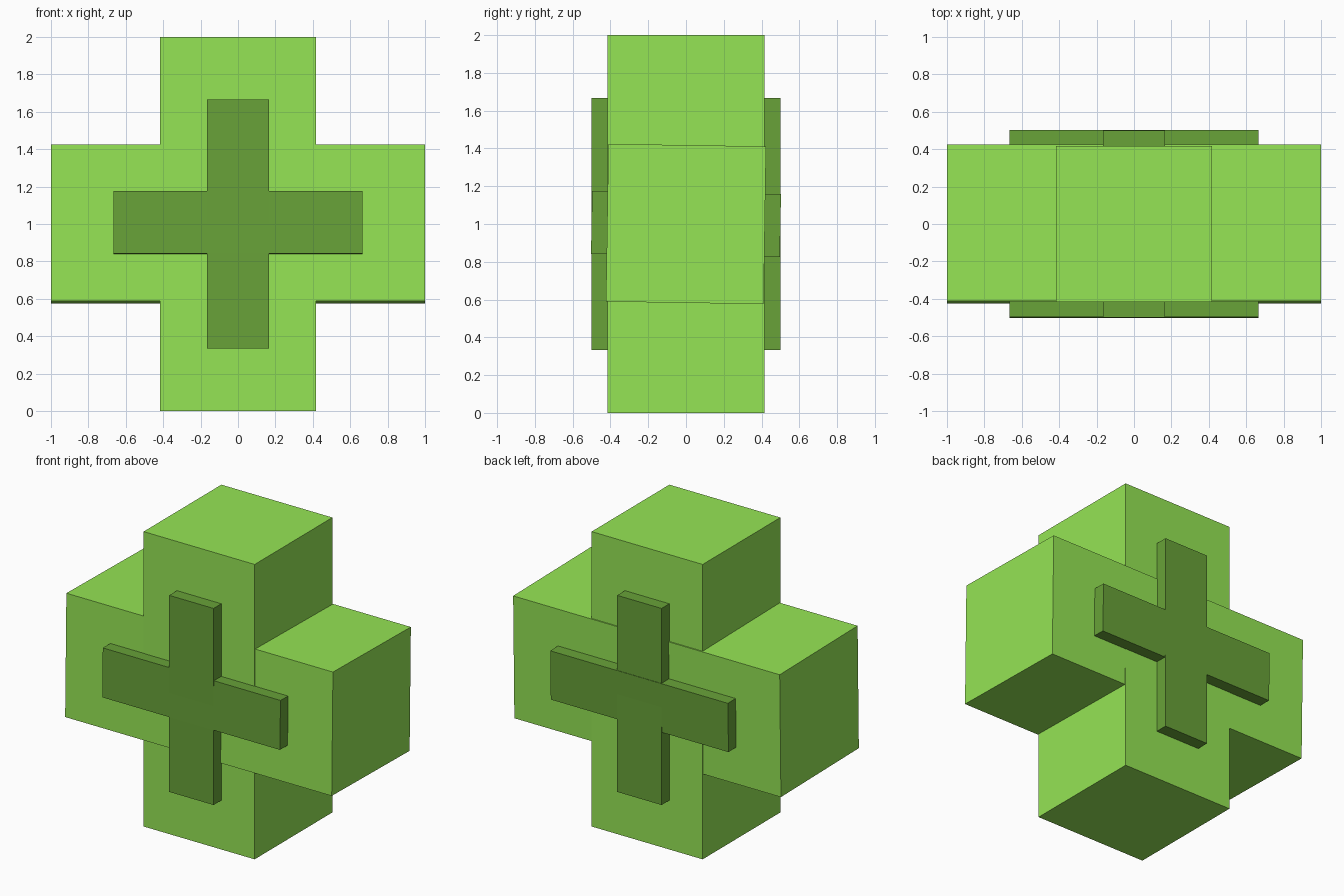
import bpy
import math

if "Cube" in bpy.data.objects:
    bpy.data.objects.remove(bpy.data.objects["Cube"])


def make_material(name, rgb):
    mat = bpy.data.materials.new(name)
    mat.diffuse_color = (*rgb, 1.0)
    mat.use_nodes = True
    mat.node_tree.nodes["Principled BSDF"].inputs["Base Color"].default_value = mat.diffuse_color
    return mat


light_green = make_material("light green", (0.301, 0.783, 0.089))
dark_green = make_material("dark green", (0.138, 0.362, 0.040))


def bar(name, size, tilt, mat):
    """Box centred on the middle of the cross, tilted about the x axis."""
    bpy.ops.mesh.primitive_cube_add(size=1, location=(0, 0, 1),
                                    rotation=(math.radians(tilt), 0, 0))
    obj = bpy.context.object
    obj.name = name
    obj.scale = size
    bpy.ops.object.transform_apply(location=False, rotation=False, scale=True)
    obj.data.materials.append(mat)


# Thick cross: upright post and slightly tilted cross arm
bar("upright_post", (0.833, 0.833, 2.0), 0, light_green)
bar("cross_arm", (2.0, 0.835, 0.835), -0.9, light_green)

# Thin dark cross running through, standing proud at front and back
bar("inner_upright", (0.333, 1.0, 1.333), 0, dark_green)
bar("inner_cross_arm", (1.333, 1.0, 0.333), -1, dark_green)
